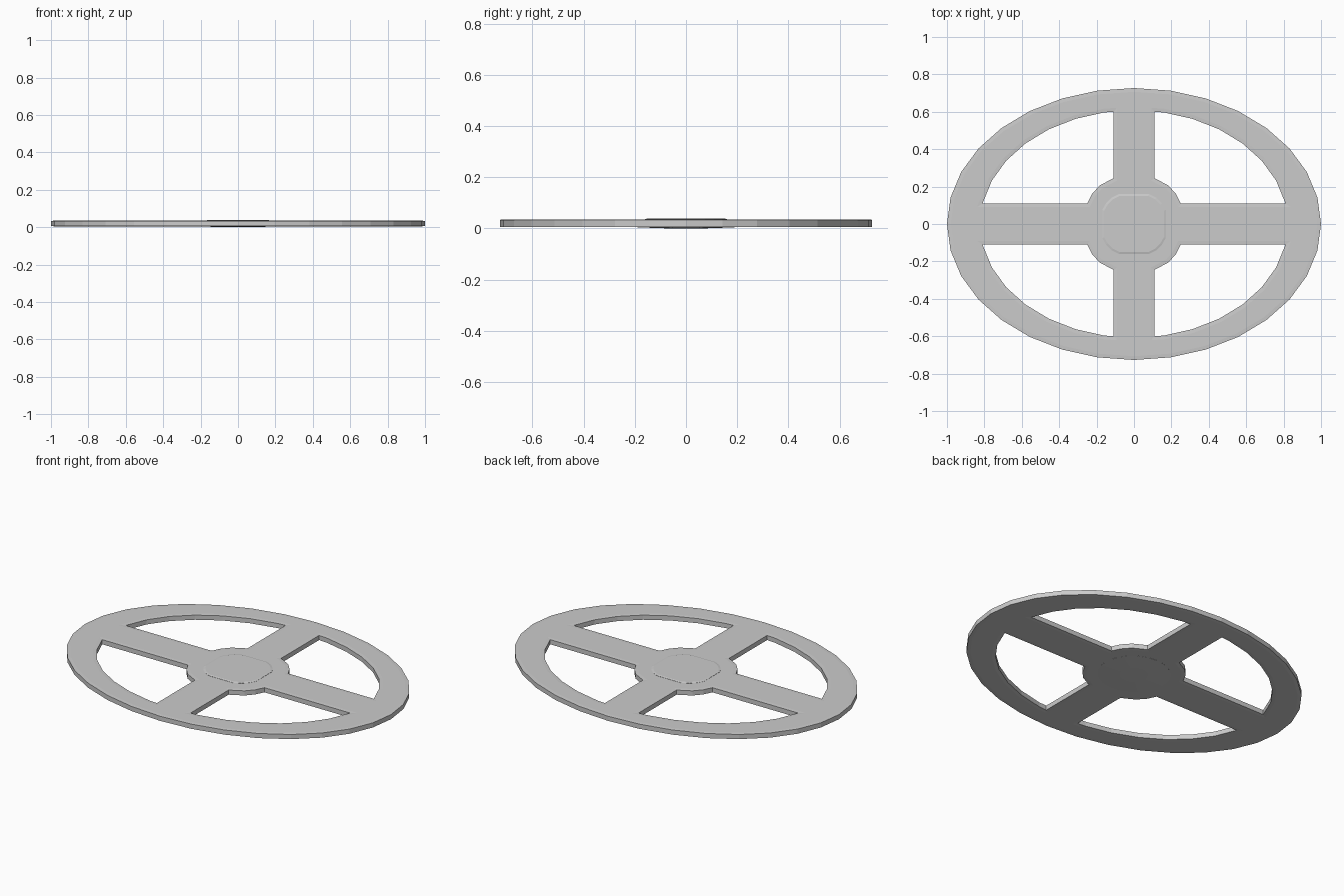
import bpy, bmesh
from math import sin, cos, atan2, pi

if "Cube" in bpy.data.objects:
    bpy.data.objects.remove(bpy.data.objects["Cube"])

SIDES = 32


def ellipse(a, b, n=SIDES):
    return [(a * cos(2 * pi * i / n), b * sin(2 * pi * i / n)) for i in range(n)]


def finish(bm, name):
    bmesh.ops.recalc_face_normals(bm, faces=bm.faces)
    mesh = bpy.data.meshes.new(name)
    bm.to_mesh(mesh)
    bm.free()
    obj = bpy.data.objects.new(name, mesh)
    bpy.context.collection.objects.link(obj)
    return obj


# One opening between two spokes, mirrored into the four quadrants
w = 0.11
rim_arc = [p for p in ellipse(0.822, 0.608) if p[0] > w + 0.02 and p[1] > w + 0.02]
hub_arc = [(0.185, 0.205), (0.225, 0.16)]
opening = [(0.81, w)] + rim_arc + [(w, 0.60), (w, 0.245)] + hub_arc + [(0.25, w)]
loops = [ellipse(1.0, 0.727)]
for sx in (1, -1):
    for sy in (1, -1):
        loops.append([(sx * x, sy * y) for x, y in opening])

# Wheel body: rim, four spokes and hub in one plate
bm = bmesh.new()
z0, z1, lip = 0.006, 0.0335, 0.0015
edges = []
for loop in loops:
    vs = [bm.verts.new((x, y, z0)) for x, y in loop]
    edges += [bm.edges.new((vs[i - 1], vs[i])) for i in range(len(vs))]
bmesh.ops.triangle_fill(bm, edges=edges, use_beauty=True, normal=(0, 0, 1))
ext = bmesh.ops.extrude_face_region(bm, geom=bm.faces[:], use_keep_orig=True)
for v in [g for g in ext["geom"] if isinstance(g, bmesh.types.BMVert)]:
    v.co.z = z1
bmesh.ops.recalc_face_normals(bm, faces=bm.faces)

# Softly raised panel lines on both flat sides
for sign in (1, -1):
    side = [f for f in bm.faces if f.normal.z * sign > 0.9]
    bmesh.ops.inset_region(bm, faces=side, thickness=0.02, depth=lip,
                           use_even_offset=True, use_boundary=True)
finish(bm, "wheel_body")


def stack(name, rings):
    """Solid made of matching outlines stacked along z."""
    bm = bmesh.new()
    rows = [[bm.verts.new((x, y, z)) for x, y in pts] for pts, z in rings]
    for a, b in zip(rows, rows[1:]):
        for i in range(len(a)):
            bm.faces.new((a[i - 1], a[i], b[i], b[i - 1]))
    bm.faces.new(rows[0])
    bm.faces.new(rows[-1])
    return finish(bm, name)


# Raised hub cap with flattened sides facing the spokes
quarter = [(0.17, 0.075), (0.15, 0.11), (0.12, 0.14), (0.08, 0.16)]
cap = sorted([(sx * x, sy * y) for x, y in quarter for sx in (1, -1) for sy in (1, -1)],
             key=lambda p: atan2(p[1], p[0]))
stack("hub_cap", [(cap, 0.02), (cap, 0.036),
                  ([(x * 0.94, y * 0.94) for x, y in cap], 0.0385)])

# Shallow bulge under the hub
stack("hub_underside", [(ellipse(0.075, 0.075), 0.0), (ellipse(0.2, 0.19), 0.004),
                        (ellipse(0.2, 0.19), 0.015)])
